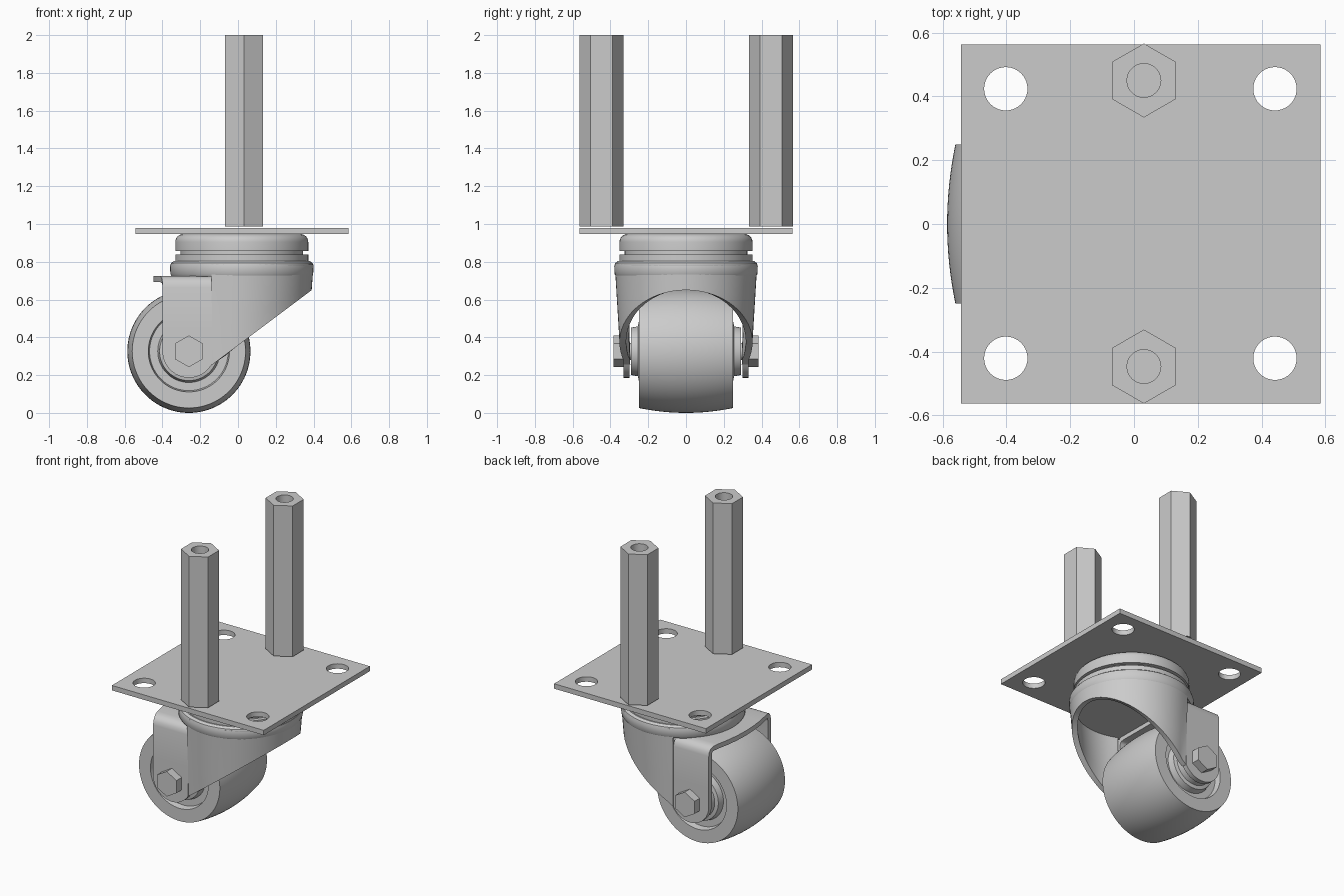
import bpy, bmesh
from math import sin, cos, pi, radians
from mathutils import Vector

if "Cube" in bpy.data.objects:
    bpy.data.objects.remove(bpy.data.objects["Cube"])

AX, AZ = -0.26, 0.326      # wheel axle position (x, z)
SX = 0.02                  # swivel axis x


def finish(ob, thickness=0, angle=30):
    bpy.ops.object.select_all(action='DESELECT')
    bpy.context.view_layer.objects.active = ob
    ob.select_set(True)
    if thickness:
        m = ob.modifiers.new("thickness", 'SOLIDIFY')
        m.thickness, m.offset, m.use_even_offset = thickness, -1, True
        bpy.ops.object.modifier_apply(modifier=m.name)
    bpy.ops.object.shade_smooth_by_angle(angle=radians(angle))
    return ob


def grid(name, rows, closed=False, thickness=0):
    """Quad sheet through rows of points; closed wraps each row round."""
    bm = bmesh.new()
    vs = [[bm.verts.new(p) for p in r] for r in rows]
    n = len(rows[0])
    for a, b in zip(vs, vs[1:]):
        for i in range(n if closed else n - 1):
            j = (i + 1) % n
            bm.faces.new((a[i], a[j], b[j], b[i]))
    if closed:
        bmesh.ops.remove_doubles(bm, verts=bm.verts, dist=1e-5)
        bmesh.ops.recalc_face_normals(bm, faces=bm.faces)
    me = bpy.data.meshes.new(name)
    bm.to_mesh(me)
    bm.free()
    ob = bpy.data.objects.new(name, me)
    bpy.context.collection.objects.link(ob)
    return finish(ob, thickness)


def lathe(name, profile, axis='Z', n=64, start=0):
    """Turn (radius, offset) points round the swivel (Z) or the axle (Y)."""
    rows = []
    for r, h in profile:
        ring = [(r * cos(start + 2 * pi * i / n), r * sin(start + 2 * pi * i / n)) for i in range(n)]
        rows.append([(SX + a, b, h) if axis == 'Z' else (AX + a, h, AZ + b) for a, b in ring])
    return grid(name, rows, closed=True)


def ngon(cx, cy, r, n, start=0):
    return [(cx + r * cos(start + 2 * pi * i / n), cy + r * sin(start + 2 * pi * i / n)) for i in range(n)]


def extruded(name, outlines, z0, z1):
    """Filled outlines (inner ones become holes) extruded from z0 to z1."""
    cu = bpy.data.curves.new(name, 'CURVE')
    cu.dimensions, cu.fill_mode = '2D', 'BOTH'
    cu.extrude = (z1 - z0) / 2
    for pts in outlines:
        s = cu.splines.new('POLY')
        s.points.add(len(pts) - 1)
        for p, (x, y) in zip(s.points, pts):
            p.co = (x, y, 0, 1)
        s.use_cyclic_u = True
    tmp = bpy.data.objects.new(name + "_curve", cu)
    bpy.context.collection.objects.link(tmp)
    bpy.context.view_layer.update()
    me = bpy.data.meshes.new_from_object(tmp.evaluated_get(bpy.context.evaluated_depsgraph_get()))
    bpy.data.objects.remove(tmp)
    bm = bmesh.new()
    bm.from_mesh(me)
    bmesh.ops.remove_doubles(bm, verts=bm.verts, dist=1e-5)
    bmesh.ops.recalc_face_normals(bm, faces=bm.faces)
    bmesh.ops.translate(bm, verts=bm.verts, vec=(0, 0, (z0 + z1) / 2))
    bm.to_mesh(me)
    bm.free()
    ob = bpy.data.objects.new(name, me)
    bpy.context.collection.objects.link(ob)
    return finish(ob)


# Mounting plate with four bolt holes
plate = [(-0.542, -0.563), (0.585, -0.563), (0.585, 0.563), (-0.542, 0.563)]
holes = [ngon(x, y, 0.068, 40) for x in (-0.402, 0.442) for y in (-0.421, 0.424)]
extruded("mounting_plate", [plate] + holes, 0.947, 0.98)

# Hexagonal standoffs
for side, y in (("front", -0.447), ("back", 0.45)):
    extruded(side + "_standoff", [ngon(0.031, y, 0.116, 6, pi / 2), ngon(0.031, y, 0.053, 32)], 0.988, 2.0)

# Swivel: upper cup, narrow bearing gap, lower race
cup = [(0.31 + 0.042 * cos(a), 0.905 + 0.042 * sin(a)) for a in [i * pi / 12 for i in range(7)]]
lathe("swivel_bearing", [(0, 0.79), (0.352, 0.79), (0.352, 0.838), (0.325, 0.838), (0.325, 0.857),
                         (0.352, 0.857)] + cup + [(0, 0.947)])

# Fork crown disc
lathe("fork_crown", [(0, 0.722), (0.37, 0.722), (0.378, 0.735), (0.38, 0.775), (0.375, 0.793),
                     (0.36, 0.804), (0, 0.804)])

# Fork skirt: round at the top, cut off by a slanting lower edge
rows = []
angles = [radians(-115 + 230 * i / 46) for i in range(47)]
for k in range(5):
    t = k / 4
    row = []
    for a in angles:
        x, y = SX + 0.37 * cos(a), 0.352 * sin(a)
        if cos(a) < 0:
            y = max(abs(y), 0.33) * (1 if y > 0 else -1)
        low = Vector((x, y, 0.65 - 0.75 * (0.39 - x)))
        row.append(low.lerp(Vector((SX + 0.38 * cos(a), 0.377 * sin(a), 0.785)), t))
    rows.append(row)
grid("fork_skirt", rows, thickness=0.035)

# Fork legs and bridge: a channel with rounded feet and a bowed front lip
cols = [radians(150 * i / 15) for i in range(16)]
half = [(0.33, None), (0.33, 0.45), (0.33, 0.665), (0.325, 0.69), (0.312, 0.71), (0.29, 0.722),
        (0.26, 0.726), (0.17, 0.726), (0.09, 0.726)]
section = [(-y, z) for y, z in half] + [(0, 0.726)] + half[::-1]
rows = []
for y, z in section:
    bow = 0.047 * max(0, 1 - (y / 0.32) ** 2)
    rows.append([(AX - 0.14 * cos(a) - bow * (1 + cos(a)) / 2, y,
                  AZ - 0.14 * sin(a) if z is None else z) for a in cols])
grid("fork_legs", rows, thickness=0.032)

# Wheel: crowned tread, recessed face, raised hub
tread = [(0.326 - 0.026 * (i / 8) ** 2, 0.25 * i / 8) for i in range(9)]
face = [(0.215, 0.25), (0.208, 0.21), (0.165, 0.21), (0.155, 0.25), (0.132, 0.255), (0.125, 0.292), (0, 0.292)]
outer = tread + face
lathe("wheel", [(r, -y) for r, y in outer[:0:-1]] + outer, 'Y', 96)

# Axle with a hexagonal bolt head and nut
lathe("axle", [(0, -0.34), (0.045, -0.34), (0.045, 0.34), (0, 0.34)], 'Y', 24)
for name, s in (("bolt_head", -1), ("axle_nut", 1)):
    lathe(name, [(0, s * 0.325), (0.084, s * 0.325), (0.084, s * 0.385), (0, s * 0.385)], 'Y', 6, pi / 2)
